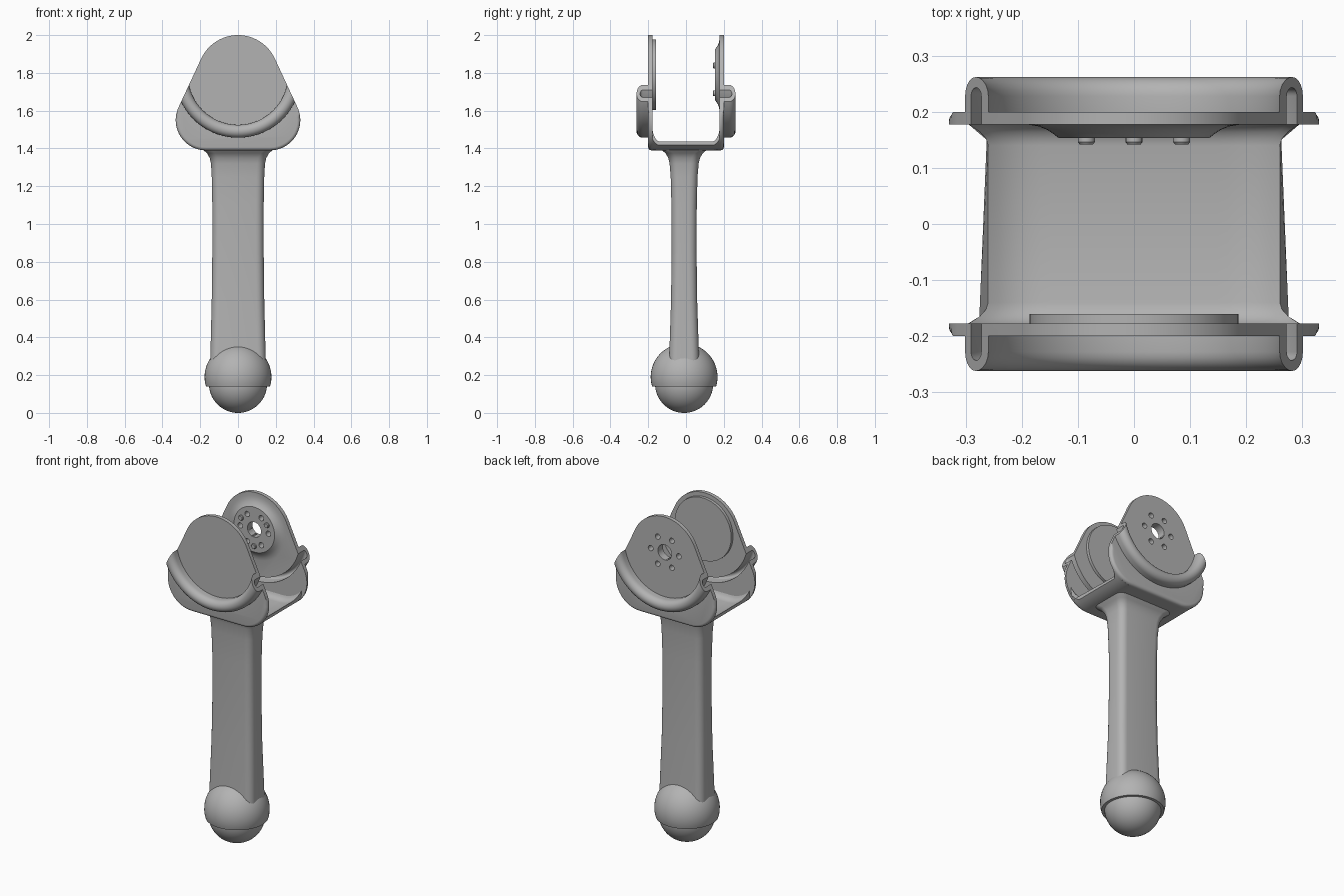
import bpy, bmesh
from math import sin, cos, pi, radians, sqrt

cube = bpy.data.objects.get("Cube")
if cube:
    bpy.data.objects.remove(cube, do_unlink=True)

GREY = (0.45, 0.45, 0.45, 1)
grey = bpy.data.materials.new("grey_metal")
grey.use_nodes = True
grey.diffuse_color = GREY
grey.node_tree.nodes["Principled BSDF"].inputs["Base Color"].default_value = GREY

HUB = 1.79                      # height of the knee axis
CX, CZ, CR = 0.17, 1.55, 0.16   # lower corner rounding of the side plates


def finish(name, bm):
    bmesh.ops.recalc_face_normals(bm, faces=bm.faces)
    mesh = bpy.data.meshes.new(name)
    bm.to_mesh(mesh)
    bm.free()
    mesh.materials.append(grey)
    ob = bpy.data.objects.new(name, mesh)
    bpy.context.collection.objects.link(ob)
    return ob


def smooth(ob, angle=35):
    bpy.ops.object.select_all(action='DESELECT')
    ob.select_set(True)
    bpy.context.view_layer.objects.active = ob
    bpy.ops.object.shade_smooth_by_angle(angle=radians(angle))


def boolean(ob, other, op):
    mod = ob.modifiers.new(op, 'BOOLEAN')
    mod.operation, mod.object, mod.solver = op, other, 'EXACT'
    bpy.context.view_layer.objects.active = ob
    bpy.ops.object.modifier_apply(modifier=mod.name)
    bpy.data.objects.remove(other, do_unlink=True)


def skin(name, rings, closed):
    """Bridge rings of points; closed joins the last ring to the first."""
    bm = bmesh.new()
    loops = [[bm.verts.new(p) for p in ring] for ring in rings]
    n = len(loops[0])
    for i in range(len(loops) - (not closed)):
        a, b = loops[i], loops[(i + 1) % len(loops)]
        for j in range(n):
            k = (j + 1) % n
            bm.faces.new((a[j], a[k], b[k], b[j]))
    if not closed:
        bm.faces.new(loops[0])
        bm.faces.new(loops[-1])
    return finish(name, bm)


def arc(x, z, r, a0, a1, n):
    return [(x + r * cos(radians(a0 + (a1 - a0) * i / n)),
             z + r * sin(radians(a0 + (a1 - a0) * i / n))) for i in range(n + 1)]


def prism(name, outline, y0, y1):
    return skin(name, [[(x, y, z) for x, z in outline] for y in (y0, y1)], False)


def disc(name, x, z, r, y0, y1, n=24):
    return prism(name, arc(x, z, r, 0, 360, n)[:-1], y0, y1)


def lathe(name, profile, side, n=96):
    """Revolve a closed (radius, y) profile about the knee axis."""
    return skin(name, [[(r * cos(2 * pi * i / n), side * y, HUB + r * sin(2 * pi * i / n))
                        for r, y in profile] for i in range(n)], True)


def channel(half, y0, y1):
    """U-shaped bead section, rounded at its outer end."""
    mid = 0.299
    return [(mid + half, y0)] + arc(mid, y1 - half, half, 0, 180, 10) + [(mid - half, y0)]


plate_outline = (arc(CX, CZ, CR, -90, 25, 18) + arc(0, 1.785, 0.215, 25, 155, 28)
                 + arc(-CX, CZ, CR, 155, 270, 18))


def side_plate(name, side):
    plate = prism(name, plate_outline, side * 0.177, side * 0.2)
    # Round the outer rim along the lower bend
    bm = bmesh.new()
    bm.from_mesh(plate.data)
    rim = [e for e in bm.edges if all(abs(v.co.y) > 0.19 and v.co.z < 1.6 for v in e.verts)]
    bmesh.ops.bevel(bm, geom=rim, offset=0.017, segments=4, profile=0.5, affect='EDGES')
    bm.to_mesh(plate.data)
    bm.free()
    # Pressed bead, trimmed to the plate's outline and hollow from inside
    bead = lathe("bead", channel(0.034, 0.185, 0.262), side)
    boolean(bead, prism("trim", plate_outline, side * 0.1, side * 0.3), 'INTERSECT')
    boolean(plate, bead, 'UNION')
    boolean(plate, lathe("groove", channel(0.015, 0.15, 0.243), side), 'DIFFERENCE')
    return plate


# Front plate with a plain inner disc
front_plate = side_plate("front_plate", -1)
smooth(front_plate)
smooth(disc("front_inner_disc", 0, HUB, 0.186, -0.18, -0.16, 64))

# Back plate with a dished boss, axle hole and bolt holes
back_plate = side_plate("back_plate", 1)
boss = [(0.03, 0.19), (0.188, 0.19), (0.188, 0.177), (0.17, 0.174), (0.155, 0.168),
        (0.143, 0.16), (0.134, 0.153), (0.03, 0.153)]
boolean(back_plate, lathe("boss", boss, 1, 64), 'UNION')
boolean(back_plate, disc("axle_hole", 0, HUB, 0.045, 0.1, 0.3, 32), 'DIFFERENCE')
for i in range(6):
    a = i * pi / 3
    hole = disc("bolt_hole", 0.093 * cos(a), HUB + 0.093 * sin(a), 0.016, 0.1, 0.3, 16)
    boolean(back_plate, hole, 'DIFFERENCE')
smooth(back_plate)
for i in range(3):
    a = radians(30 + 120 * i)
    x, z = 0.098 * cos(a), HUB + 0.098 * sin(a)
    smooth(skin(f"stud_{i + 1}", [[(px, y, pz) for px, pz in arc(x, z, r, 0, 360, 16)[:-1]]
                                  for r, y in ((0.015, 0.16), (0.015, 0.146), (0.012, 0.142))],
                False))


# Yoke floor joining the plates, curling up and flaring into them
def floor_point(t, y, lift):
    flare = max(0, (abs(y) - 0.14) / 0.04)
    x = t * (0.26 + 0.04 * min(flare, 1) ** 2)
    over = max(0, abs(x) - CX)
    return x, y, CZ - sqrt(CR * CR - over * over) + lift


inner = [(0.18, 0.055), (0.174, 0.038), (0.164, 0.027), (0.152, 0.021), (0.14, 0.018)]
under = [(-0.182, 0), (-0.165, 0), (-0.15, 0), (0.15, 0), (0.165, 0), (0.182, 0)]
section = under + inner + [(-y, d) for y, d in reversed(inner)]
stations = [-1 + i / 14 for i in range(29)]
smooth(skin("yoke_floor", [[floor_point(t, y, d) for y, d in section] for t in stations], False))

# Shaft: rounded rectangle, slightly waisted and flared under the yoke
SHAFT_Y = -0.01


def shaft_ring(z, hx, hy):
    r = 0.042
    pts = []
    for sx, sy, a in ((1, 1, 0), (-1, 1, 90), (-1, -1, 180), (1, -1, 270)):
        pts += arc(sx * (hx - r), SHAFT_Y + sy * (hy - r), r, a, a + 90, 6)
    return [(x, y, z) for x, y in pts]


levels = [(0.18, 0.149, 0.082), (0.35, 0.145, 0.077), (0.6, 0.139, 0.069), (0.85, 0.136, 0.066),
          (1.1, 0.136, 0.067), (1.25, 0.139, 0.071), (1.32, 0.143, 0.077), (1.35, 0.15, 0.084),
          (1.375, 0.164, 0.099), (1.392, 0.185, 0.12), (1.4, 0.19, 0.125)]
smooth(skin("shaft", [shaft_ring(*lv) for lv in levels], False))


# Ankle ball: a cap cut flat underneath, over a smaller foot ball
def ball(name, r, z, cut=None):
    bm = bmesh.new()
    bmesh.ops.create_uvsphere(bm, u_segments=48, v_segments=32, radius=r)
    bmesh.ops.translate(bm, verts=bm.verts, vec=(0, SHAFT_Y, z))
    if cut:
        geom = bm.verts[:] + bm.edges[:] + bm.faces[:]
        bmesh.ops.bisect_plane(bm, geom=geom, plane_co=(0, 0, cut), plane_no=(0, 0, 1),
                               clear_inner=True)
        bmesh.ops.holes_fill(bm, edges=[e for e in bm.edges if e.is_boundary])
    smooth(finish(name, bm))


ball("ankle_cap", 0.177, 0.19, 0.14)
ball("foot_ball", 0.154, 0.154)
